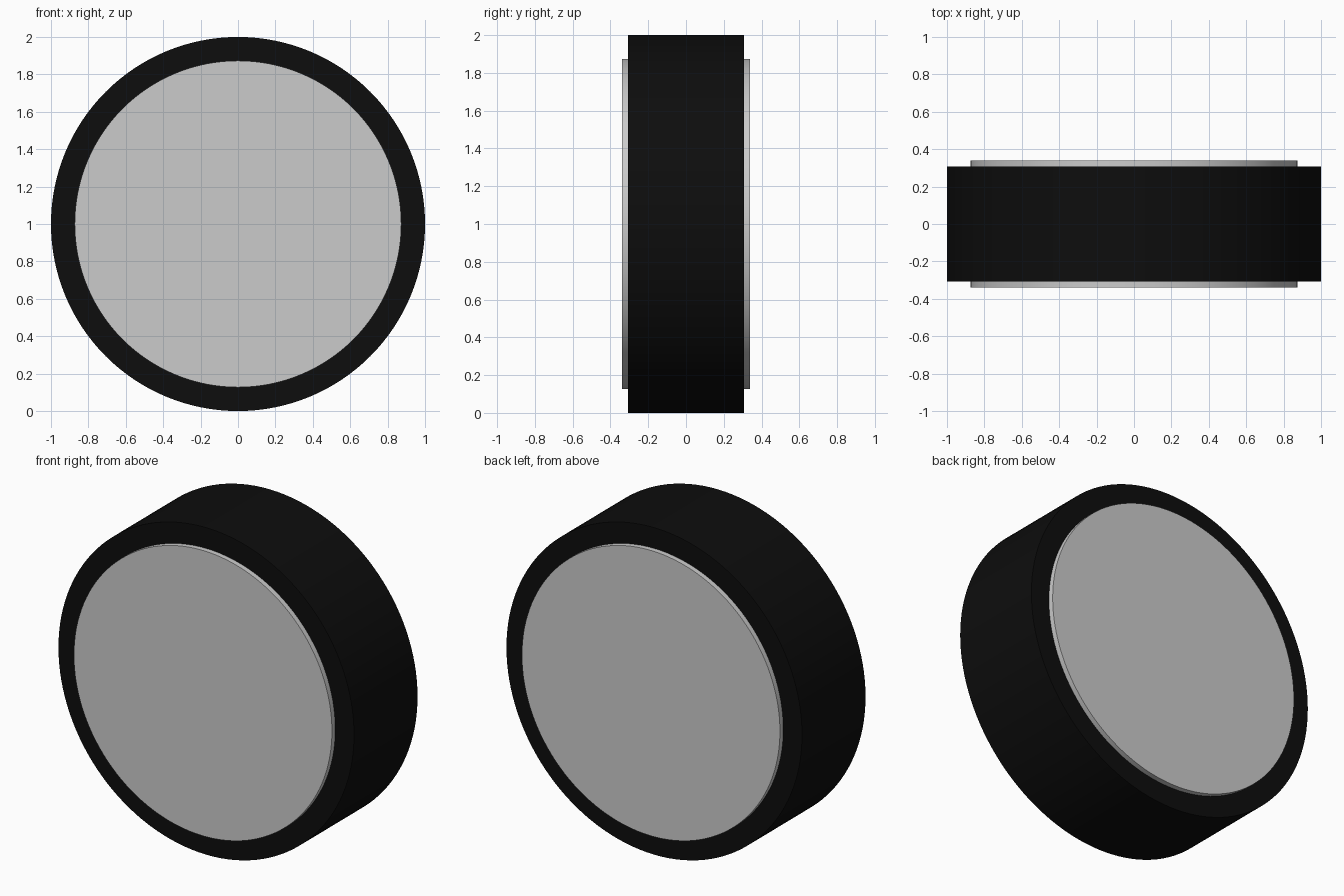
import bpy
import math

if "Cube" in bpy.data.objects:
    bpy.data.objects.remove(bpy.data.objects["Cube"])


def disc(name, radius, width, color=None):
    """Solid wheel part with its axle along y, centred at z = 1."""
    bpy.ops.mesh.primitive_cylinder_add(
        vertices=128, radius=radius, depth=width,
        location=(0, 0, 1), rotation=(math.pi / 2, 0, 0))
    obj = bpy.context.object
    obj.name = name
    bpy.ops.object.transform_apply(location=False, rotation=True, scale=False)
    bpy.ops.object.shade_smooth_by_angle(angle=math.radians(30))
    if color:
        mat = bpy.data.materials.new(name + "_material")
        mat.diffuse_color = color
        mat.use_nodes = True
        mat.node_tree.nodes["Principled BSDF"].inputs["Base Color"].default_value = mat.diffuse_color
        obj.data.materials.append(mat)
    return obj


# Black rubber tyre
disc("tyre", 1.0, 0.614, (0.004, 0.004, 0.004, 1))

# Grey hub standing slightly proud on both faces
disc("hub", 0.873, 0.678)
